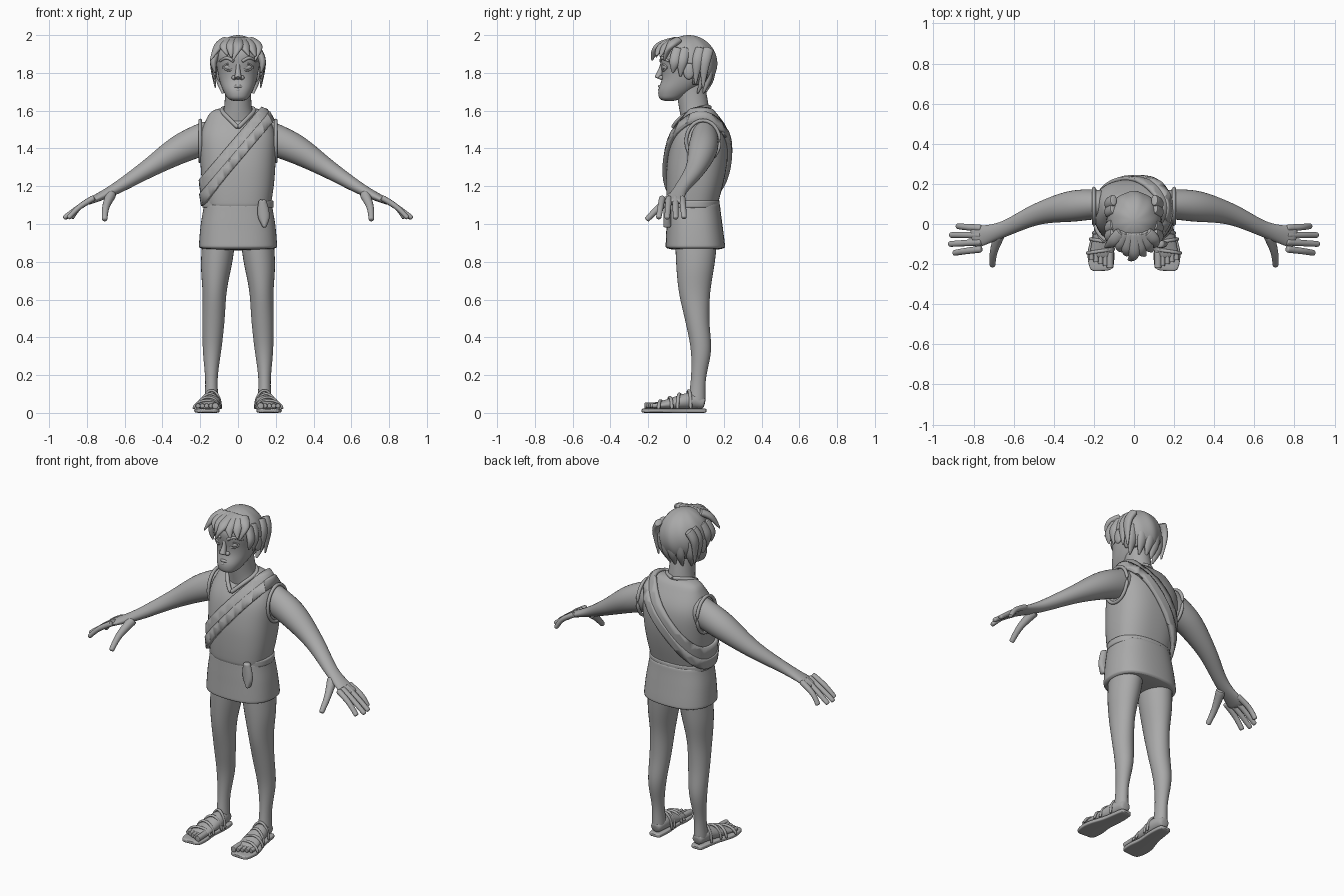
import bpy, bmesh, math
from mathutils import Vector

cube = bpy.data.objects.get("Cube")
if cube:
    bpy.data.objects.remove(cube)

GREY = (.4, .4, .4, 1)
clay = bpy.data.materials.new("clay grey")
clay.diffuse_color = GREY
clay.use_nodes = True
clay.node_tree.nodes["Principled BSDF"].inputs["Base Color"].default_value = GREY


def finish(name, bm, mirror=False, level=1):
    """Turn a bmesh into a smooth shaded object."""
    bmesh.ops.recalc_face_normals(bm, faces=bm.faces)
    mesh = bpy.data.meshes.new(name)
    bm.to_mesh(mesh)
    bm.free()
    mesh.materials.append(clay)
    part = bpy.data.objects.new(name, mesh)
    bpy.context.collection.objects.link(part)
    bpy.ops.object.select_all(action='DESELECT')
    part.select_set(True)
    bpy.context.view_layer.objects.active = part
    bpy.ops.object.shade_smooth_by_angle(angle=math.radians(50))
    if mirror:
        part.modifiers.new("mirror", 'MIRROR')
    if level:
        smooth = part.modifiers.new("smooth", 'SUBSURF')
        smooth.levels = smooth.render_levels = level
    return part


def spline(values, t):
    """Smooth curve through evenly spaced numbers or vectors."""
    last = len(values) - 1
    if last == 0:
        return values[0]
    i = min(int(t * last), last - 1)
    f = t * last - i
    b, c = values[i], values[i + 1]
    slope_b = (c - values[max(i - 1, 0)]) / 2
    slope_c = (values[min(i + 2, last)] - b) / 2
    ease = f * f * (3 - 2 * f)
    return (b * (1 - ease) + c * ease + slope_b * (f * (1 - f) ** 2)
            - slope_c * (f * f * (1 - f)))


def skin(bm, rings, sides, power):
    """Join rings of (centre, u axis, v axis) into a closed skin."""
    def bulge(value):
        return math.copysign(abs(value) ** (2 / power), value)

    loops = []
    for centre, u, v in rings:
        angles = [math.tau * i / sides for i in range(sides)]
        loops.append([bm.verts.new(centre + u * bulge(math.cos(a)) + v * bulge(math.sin(a)))
                      for a in angles])
    for low, high in zip(loops, loops[1:]):
        for i in range(sides):
            j = (i + 1) % sides
            bm.faces.new((low[i], low[j], high[j], high[i]))
    bm.faces.new(loops[0])
    bm.faces.new(loops[-1])
    return bm


def stations(steps):
    """Places along a part, with the size there; both ends are rounded off."""
    inner = [(i / steps, 1) for i in range(1, steps)]
    return [(0, .6), (.04, 1), *inner, (.96, 1), (1, .6)]


def column(bottom, top, x, y, wide, deep, steps=12, sides=24, power=2):
    """Level rings stacked between two heights."""
    rings = []
    for t, size in stations(steps):
        centre = Vector((spline(x, t), spline(y, t), bottom + (top - bottom) * t))
        rings.append((centre, Vector((spline(wide, t) * size, 0, 0)),
                      Vector((0, spline(deep, t) * size, 0))))
    return skin(bmesh.new(), rings, sides, power)


def limb(points, high, across, bm=None, up=(0, 0, 1), steps=8, sides=12, power=2):
    """Rings set square to a smooth path."""
    path = [Vector(p) for p in points]
    rings = []
    for t, size in stations(steps):
        along = spline(path, min(t + .01, 1)) - spline(path, max(t - .01, 0))
        side = along.cross(Vector(up)).normalized()
        rise = side.cross(along).normalized()
        rings.append((spline(path, t), rise * spline(high, t) * size,
                      side * spline(across, t) * size))
    return skin(bm or bmesh.new(), rings, sides, power)


def ball(name, centre, radii, mirror=False):
    bm = bmesh.new()
    bmesh.ops.create_uvsphere(bm, u_segments=20, v_segments=12, radius=1)
    bmesh.ops.scale(bm, vec=radii, verts=bm.verts)
    bmesh.ops.translate(bm, vec=centre, verts=bm.verts)
    finish(name, bm, mirror, 0)


# Tunic
def body():
    return column(1.06, 1.62, [0], [.03, .05, .07, .08], [.17, .19, .2, .2, .14],
                  [.13, .15, .16, .14, .06], sides=40, power=2.5)


finish("tunic_body", body())
finish("tunic_skirt", column(.86, 1.12, [0], [.05, .04], [.21, .2, .18], [.16, .15, .14], power=2.5))
finish("belt", column(1.08, 1.13, [0], [.04], [.19], [.14], power=2.3, steps=4))
finish("belt_end", column(.98, 1.13, [.14, .13], [-.1], [.01, .03, .03, .02], [.02]))


def sash(name, low, high, grow):
    """Slice a slanted band from a swollen copy of the body."""
    bm = body()
    bmesh.ops.recalc_face_normals(bm, faces=bm.faces)
    bm.normal_update()
    for v in bm.verts:
        v.co += v.normal * grow
    slant = Vector((.76, 0, -.65))
    for offset, facing in ((low, 1), (high, -1)):
        bmesh.ops.bisect_plane(bm, geom=bm.verts[:] + bm.edges[:] + bm.faces[:],
                               plane_co=Vector((0, 0, 1.4)) + slant * offset,
                               plane_no=slant * facing, clear_inner=True)
    cloth = finish(name, bm, level=0).modifiers.new("cloth", 'SOLIDIFY')
    cloth.thickness = .02


sash("sash", -.05, .05, .015)
sash("sash_fold", 0, .05, .022)

# Collar and armhole hems
finish("collar", limb([(0, -.07, 1.51), (.05, -.03, 1.56), (.09, .06, 1.61), (0, .13, 1.62)],
                      [.012], [.012]), True)
circle = [math.tau * i / 16 for i in range(17)]
finish("armhole_hem", limb([(.2, .09 + .09 * math.cos(a), 1.44 + .11 * math.sin(a)) for a in circle],
                           [.01], [.01], up=(1, 0, 0), steps=20), True)

# Neck and head
finish("neck", column(1.5, 1.76, [0], [.06, .04, .02], [.12, .08, .07, .07], [.08]))
finish("head", column(1.65, 1.98, [0], [-.09, -.05, -.01, 0, 0, 0, .01],
                      [.05, .08, .1, .11, .12, .11, .05],
                      [.05, .1, .12, .13, .14, .13, .06], power=2.2))
finish("nose", limb([(0, -.12, 1.87), (0, -.13, 1.82), (0, -.15, 1.77)],
                    [.01, .015, .02], [.012, .012, .022], up=(0, -1, 0)))
ball("nostril", (.02, -.13, 1.775), (.014, .015, .012), True)
ball("eye", (.05, -.1, 1.83), (.026, .024, .019), True)
ball("ear", (.125, .015, 1.81), (.014, .03, .045), True)
for lid, lift in (("upper_eyelid", .02), ("lower_eyelid", -.02)):
    finish(lid, limb([(.02, -.12, 1.83), (.05, -.12, 1.83 + lift), (.08, -.1, 1.83)],
                     [.005], [.006]), True)
finish("eyebrow", limb([(.02, -.13, 1.86), (.06, -.125, 1.88), (.1, -.09, 1.86)],
                       [.01, .006], [.012, .006]), True)
for lip, z in (("upper_lip", 1.73), ("lower_lip", 1.71)):
    finish(lip, limb([(-.04, -.11, 1.72), (0, -.14, z), (.04, -.11, 1.72)], [.008], [.01]))

# Hair cap, its hairline falling in steps towards the nape
bm = bmesh.new()
bmesh.ops.create_uvsphere(bm, u_segments=36, v_segments=26, radius=1)
bald = []
for v in bm.verts:
    x, y, z = v.co
    wave = 1 + .02 * math.sin(9 * math.atan2(y, x) + 3 * z)
    v.co = (.135 * x * wave, .015 + .15 * y * wave, 1.85 + .15 * z)
    edge = 1.91 if v.co.y < -.05 else 1.85 if v.co.y < .03 else 1.73
    if v.co.z < edge:
        bald.append(v)
bmesh.ops.delete(bm, geom=bald, context='VERTS')
finish("hair_cap", bm).modifiers.new("thick", 'SOLIDIFY').thickness = .03

# Fringe, temple and nape locks
locks = bmesh.new()
taper, thin = [.03, .03, .005], [.02, .02, .004]
for i in range(7):
    x = .035 * (i - 3)
    kick = .03 * math.sin(2 * i - 1)
    front = -.18 + .6 * abs(x)
    limb([(.6 * x, -.04, 1.975), (x, front + .03, 1.94), (1.15 * x + kick, front, 1.88 + kick / 2)],
         thin, taper, locks)
for side in (-1, 1):
    for y in (-.06, -.02, .06, .1):
        limb([(.1 * side, y + .02, 1.93), (.13 * side, y, 1.86), (.12 * side, y - .01, 1.77 - y / 2)],
             thin, taper, locks, up=(side, 0, 0))
for i in range(-2, 3):
    x, y = .045 * i, .13 - .01 * i * i
    limb([(x, y + .01, 1.86), (x, y, 1.77), (.9 * x, y - .03, 1.69)], thin, taper, locks, up=(0, 1, 0))
finish("hair_locks", locks)

# Arms, fingers and thumb
finish("arm", limb([(.13, .1, 1.47), (.3, .09, 1.4), (.48, .05, 1.29), (.66, -.03, 1.18), (.81, -.07, 1.11)],
                   [.09, .08, .05, .03, .015], [.07, .08, .055, .04, .06], steps=16, sides=16), True)
fingers = bmesh.new()
for i in range(4):
    root, tip = -.02 - .035 * i, -.01 - .045 * i
    reach = .925 - .015 * (i - 1.7) ** 2
    limb([(.76, root, 1.14), (.84, (root + tip) / 2, 1.09), (reach, tip, 1.03)],
         [.017, .013], [.018, .015], fingers)
limb([(.67, -.05, 1.16), (.7, -.14, 1.09), (.706, -.21, 1.02)], [.03, .02, .015], [.03, .02, .015], fingers)
finish("fingers", fingers, True)

# Legs
finish("leg", column(.95, .02, [.1, .12, .13, .14, .14], [.055, .05, .045, .06, .08, .065, .055],
                     [.09, .085, .065, .06, .05, .033, .04],
                     [.115, .105, .085, .065, .055, .04, .05], steps=18, sides=16), True)

# Feet and toes
finish("foot", limb([(.14, .1, .05), (.14, .03, .065), (.15, -.06, .05), (.165, -.17, .035)],
                    [.03, .045, .035, .015], [.03, .045, .055, .06], sides=16), True)
toes = bmesh.new()
for i in range(5):
    x, radius = .12 + .023 * i, .013 if i else .018
    limb([(x, -.14, .04), (x, -.22 + .01 * i, .037)], [radius], [radius], toes)
finish("toes", toes, True)

# Sandals
finish("sandal_sole", limb([(.14, .11, .012), (.145, 0, .012), (.165, -.12, .012), (.16, -.235, .012)],
                           [.012], [.035, .045, .05, .07, .055], sides=24, power=5), True)
straps = bmesh.new()
arch = [math.pi * i / 8 for i in range(9)]
for i in range(4):
    wide, tall, lean = .05 + .006 * i, .1 - .018 * i, .01 * (-1) ** i
    limb([(.14 + .009 * i + wide * math.cos(a), .015 - .05 * i + lean * math.cos(a),
           .02 + tall * math.sin(a)) for a in arch], [.009], [.007], straps, up=(0, 1, 0), steps=12)
finish("sandal_straps", straps, True)
